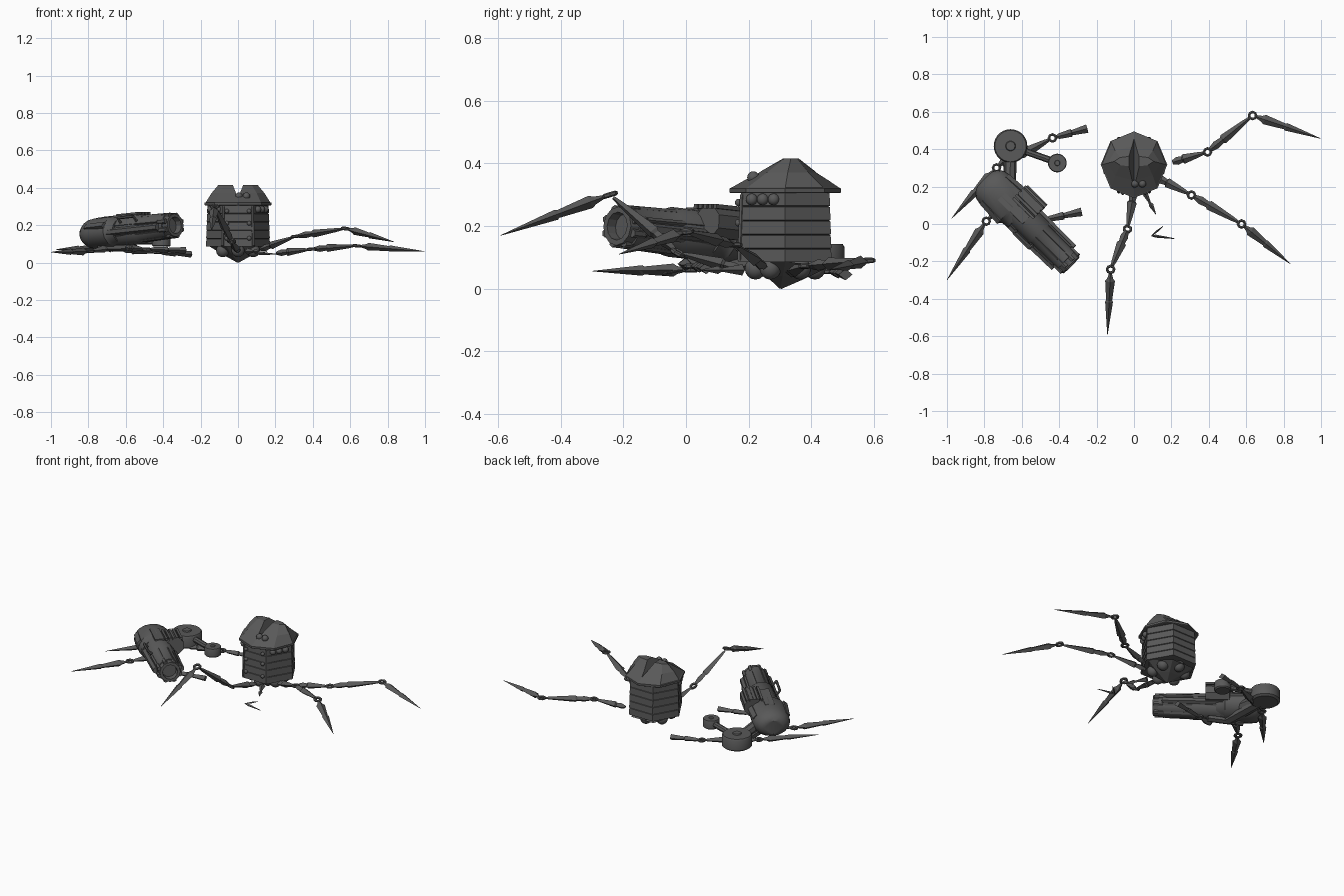
import bpy, math
from mathutils import Vector as V

if "Cube" in bpy.data.objects:
    bpy.data.objects.remove(bpy.data.objects["Cube"])

DARK = bpy.data.materials.new("dark_metal")
DARK.diffuse_color = (.1, .1, .1, 1)
DARK.use_nodes = True
DARK.node_tree.nodes["Principled BSDF"].inputs["Base Color"].default_value = DARK.diffuse_color


def loft(name, p, q, prof, n=4, smooth=False, flat=1.0, turn=0.0, close=False):
    """Ring profile [(t, radius)] swept from p to q; flat scales the upward axis."""
    p, q = V(p), V(q)
    d = (q - p).normalized()
    ref = V((1, 0, 0)) if abs(d.z) > 0.95 else V((0, 0, 1))
    u = (ref - d * ref.dot(d)).normalized()
    w = d.cross(u)
    vs, fs = [], []
    for t, r in prof:
        for i in range(n):
            a = turn + 2 * math.pi * i / n
            vs.append(p.lerp(q, t) + u * (r * flat * math.cos(a)) + w * (r * math.sin(a)))
    m = len(prof)
    for j in range(m if close else m - 1):
        k = (j + 1) % m
        for i in range(n):
            i2 = (i + 1) % n
            fs.append((j * n + i, j * n + i2, k * n + i2, k * n + i))
    if not close:
        fs += [tuple(reversed(range(n))), tuple(range((m - 1) * n, m * n))]
    me = bpy.data.meshes.new(name)
    me.from_pydata([tuple(v) for v in vs], [], fs)
    me.materials.append(DARK)
    if smooth:
        me.shade_smooth()
        me.set_sharp_from_angle(angle=math.radians(35))
    ob = bpy.data.objects.new(name, me)
    bpy.context.collection.objects.link(ob)
    return ob


def rod(name, p, q, r, n=8, **k):
    return loft(name, p, q, [(0, r), (1, r)], n, **k)


def ball(name, c, r):
    c = V(c)
    prof = [(.5 - .5 * math.cos(math.pi * i / 8), max(.0005, r * math.sin(math.pi * i / 8))) for i in range(9)]
    return loft(name, c - V((0, 0, r)), c + V((0, 0, r)), prof, 14, True)


def ring(name, c, axis, r, thick):
    c, axis = V(c), V(axis).normalized()
    prof = []
    for i in range(6):
        a = math.pi * i / 3
        prof.append((.5 + .5 * math.cos(a), r + thick * math.sin(a)))
    return loft(name, c - axis * thick, c + axis * thick, prof, 8, close=True)


SPINDLE = [(0, .011), (.15, .022), (.3, .017), (.34, .026), (.85, .013), (1, .007)]
BLADE = [(0, .006), (.1, .016), (.14, .026), (.45, .016), (.47, .021), (1, .001)]
BLUNT = [(0, .006), (.12, .015), (.5, .021), (.52, .014), (1, .023)]


def leg(name, pts, end=BLADE):
    for i, (a, b) in enumerate(zip(pts, pts[1:])):
        a, b = V(a), V(b)
        d = (b - a).normalized()
        last = i == len(pts) - 2
        if i:
            ring(name + "_joint", a, d.cross(V((0, 0, 1))).cross(d) + V((0, 0, .2)), .019, .008)
        loft(name + "_segment", a + d * (.016 if i else 0), b - d * (0 if last else .016),
             end if last else SPINDLE, 4, flat=.8)


# Hexagonal body with overlapping siding
C = V((0, .317, 0))
bands, z0, z1, nb = [], .085, .31, 5
for i in range(nb):
    r = .172 - .0015 * i
    bands += [(i / nb, r), ((i + .9) / nb, r - .003), ((i + .93) / nb, r - .008)]
loft("body", C + V((0, 0, z0)), C + V((0, 0, z1)), bands + [(1, .16)], 6)
loft("belly", C + V((0, -.015, 0)), C + V((0, 0, .088)), [(0, .004), (.45, .075), (1, .155)], 6)
for i in range(6):
    a = math.pi / 6 + math.pi * i / 3
    ball("belly_ball", C + V((.095 * math.cos(a), .095 * math.sin(a), .064)), .035)

# Roof with a valley down the middle
lip = loft("roof", C + V((0, 0, .305)), C + V((0, 0, .415)),
           [(0, .174), (.02, .178), (.14, .178), (.16, .172), (.6, .142), (1, .105)], 8)
for j, (s, y) in {4: (.66, .325), 5: (.28, .335)}.items():
    for v in lip.data.vertices[j * 8:j * 8 + 8]:
        v.co.y = y + (v.co.y - .317) * s
cut = loft("valley_cutter", (0, 0, .425), (0, .7, .425), [(0, .08), (1, .08)], 4, flat=1)
for v in cut.data.vertices:
    v.co.x *= .4
cut.hide_render = True
cut.hide_viewport = True
mod = lip.modifiers.new("valley", "BOOLEAN")
mod.object, mod.operation, mod.solver = cut, "DIFFERENCE", "EXACT"

# Eyes and front trim
for x in (.005, .045):
    ball("front_eye", (x, .215, .355), .02)
for s in (-1, 1):
    for y in (.21, .245, .28):
        ball("side_eye", (s * (.1 + (y - .2) * .57), y, .285), .019)
    for z in (.13, .21, .275):
        ball("front_bolt", (s * .06, .168, z), .012)
    rod("corner_trim", (s * .082, .172, .09), (s * .078, .18, .3), .009, 6)

# Body legs
leg("front_leg", [(0, .18, .06), (-.035, -.027, .115), (-.125, -.243, .3), (-.142, -.592, .17)])
leg("right_leg", [(.12, .25, .07), (.307, .155, .14), (.575, 0, .182), (.837, -.214, .11)])
leg("rear_right_leg", [(.206, .33, .05), (.393, .385, .072), (.634, .58, .09), (.998, .457, .06)])
loft("leg_stump", (.05, .18, .06), (.118, .05, .06), [(0, .018), (.5, .006), (.6, .013), (1, .001)])
loft("loose_shard", (.095, -.062, .05), (.215, -.078, .045), [(0, .004), (.2, .008), (1, .002)])
loft("loose_shard", (.095, -.062, .05), (.155, -.012, .06), [(0, .003), (.5, .005), (1, .001)])

# Cannon: local frame along the barrel
R, M = V((-.745, .185, .155)), V((-.335, -.22, .2))
D = (M - R).normalized()
S = D.cross(V((0, 0, 1))).normalized()
U = S.cross(D)


def at(t, s=0, u=0):
    return R.lerp(M, t) + S * s + U * u


loft("barrel", at(.05), at(.94), [(0, .08), (.6, .08), (.62, .073), (1, .07)], 16, True)
loft("rear_shell", at(-.13), at(.34), [(0, .06), (.05, .085), (.15, .105), (.3, .112), (.8, .112), (.85, .1), (1, .095)],
     16, True, flat=.76)
loft("muzzle", at(.9), at(1), [(0, .06), (.3, .066), (1, .062), (1, .045), (.1, .04)], 12)
for i in range(8):
    a = 2 * math.pi * (i + .5) / 8
    c, s = math.cos(a), math.sin(a)
    rod("muzzle_lug", at(.89, .066 * c, .058 * s), at(.985, .066 * c, .058 * s), .014, 6)
    rod("barrel_rib", at(.3, .076 * c, .072 * s), at(.88, .07 * c, .064 * s), .009, 4)
for s in (-1, 1):
    rod("side_rail", at(.2, s * .082, -.005), at(.9, s * .075, -.005), .02, 6)
    rod("shell_plate", at(.0, s * .09, .03), at(.25, s * .1, .03), .022, 4)

# Ribbed housing on the cannon
rod("ribbed_housing", at(.2, -.09, .04), at(.45, -.09, .04), .055, 8, turn=.39)
for i in range(5):
    rod("housing_rib", at(.19, -.125 + .022 * i, .088), at(.46, -.125 + .022 * i, .088), .01, 4, turn=.785)
rod("top_block", at(.1, 0, .065), at(.42, 0, .065), .04, 4, turn=.785, flat=.7)

# Side handle
h = [at(.42, .075, .04), at(.42, .095, .065), at(.62, .095, .065), at(.62, .07, .04)]
for a, b in zip(h, h[1:]):
    rod("handle", a, b, .008, 6)


# Wheel discs and linkage
def disc(name, x, y, za, zb, r):
    h = zb - za
    loft(name, (x, y, za), (x, y, zb), [(0, r * .85), (.12, r), (.88, r), (1, r * .93), (1, r * .3),
         (1.08, r * .26)], 28, True)


disc("large_disc", -.66, .417, .06, .142, .09)
disc("small_disc", -.41, .326, .085, .142, .05)
rod("disc_arm", (-.6, .395, .115), (-.43, .335, .115), .018, 8)
rod("disc_neck", (-.66, .36, .105), (-.665, .19, .13), .033, 8)
rod("underframe", (-.67, .34, .085), (-.66, .08, .085), .035, 6, flat=.7)
rod("underframe_bar", (-.74, .12, .08), (-.55, .02, .085), .026, 6, flat=.7)

# Cannon legs
leg("cannon_rear_leg", [(-.62, .36, .07), (-.436, .46, .055), (-.25, .51, .045)], BLUNT)
leg("cannon_left_leg", [(-.66, .37, .075), (-.735, .3, .078), (-.975, .03, .07)])
leg("cannon_front_leg", [(-.68, .12, .08), (-.79, .015, .06), (-.999, -.298, .056)])
leg("cannon_right_leg", [(-.6, -.01, .08), (-.49, .02, .072), (-.28, .065, .065)], BLUNT)
